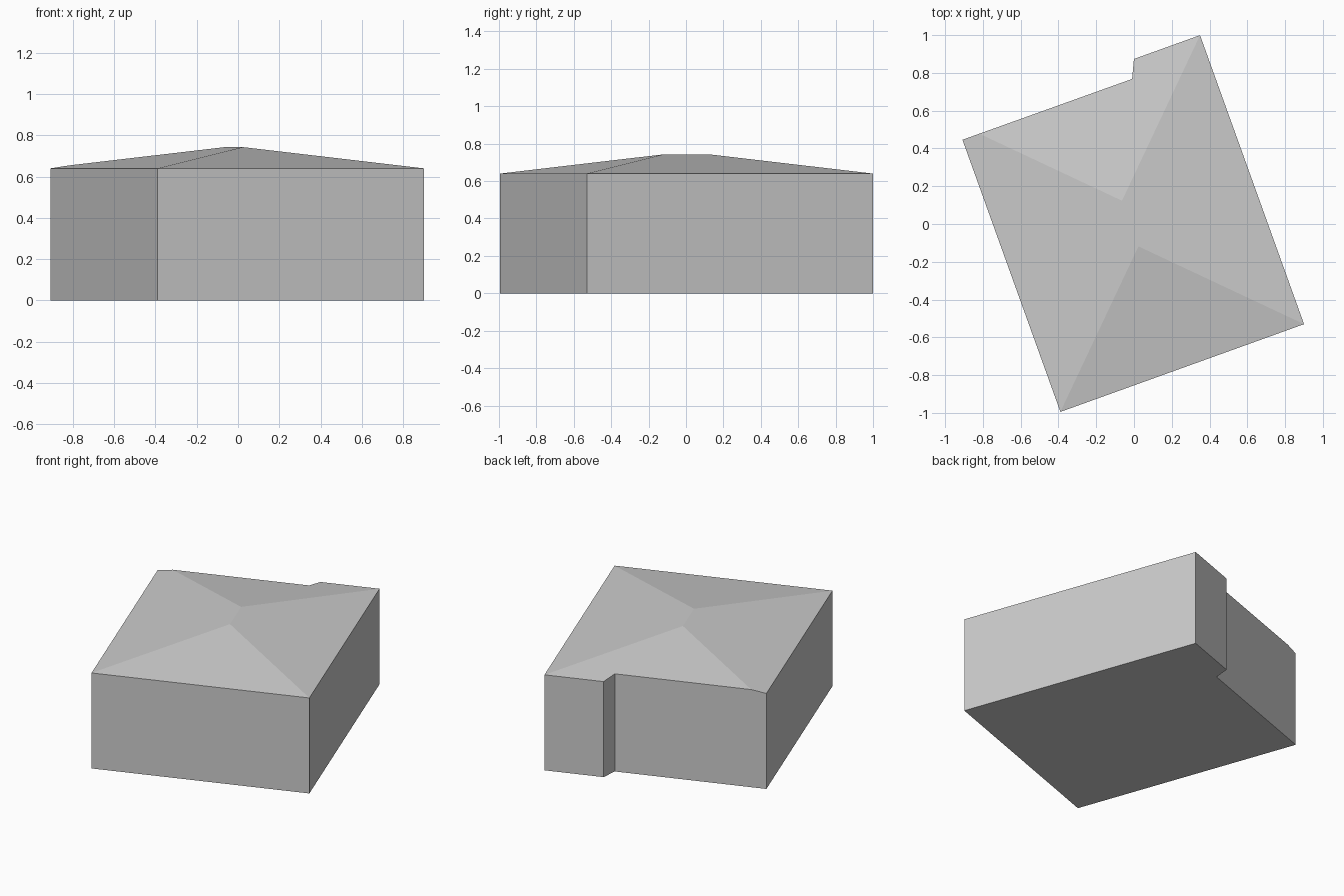
import bpy
from math import radians
from mathutils import Matrix, Vector

if "Cube" in bpy.data.objects:
    bpy.data.objects.remove(bpy.data.objects["Cube"], do_unlink=True)

WIDTH, DEPTH, EAVE, TOP, RIDGE = 1.371, 1.626, 0.64, 0.743, 0.257
TURN = Matrix.Translation((-0.02, 0.0025, 0)) @ Matrix.Rotation(radians(19.8), 4, "Z")


def flat_material(name, colour):
    mat = bpy.data.materials.new(name)
    mat.use_nodes = True
    mat.diffuse_color = colour
    mat.node_tree.nodes["Principled BSDF"].inputs["Base Color"].default_value = colour
    return mat


def make_object(name, verts, faces):
    mesh = bpy.data.meshes.new(name)
    mesh.from_pydata(verts, [], faces)
    obj = bpy.data.objects.new(name, mesh)
    bpy.context.collection.objects.link(obj)
    return obj


def ring_walls(n):
    return [(i, (i + 1) % n, (i + 1) % n + n, i + n) for i in range(n)]


# House body: rectangular walls under a shallow hipped roof
corners = [(-1, -1), (1, -1), (1, 1), (-1, 1)]
verts = [(x * WIDTH / 2, y * DEPTH / 2, z) for z in (0, EAVE) for x, y in corners]
verts += [(0, -RIDGE / 2, TOP), (0, RIDGE / 2, TOP)]
roof = [(4, 5, 8), (5, 6, 9, 8), (6, 7, 9), (7, 4, 8, 9)]
house = make_object("house_body", [TURN @ Vector(v) for v in verts],
                    [(3, 2, 1, 0)] + ring_walls(4) + roof)
house.data.materials.append(flat_material("light grey", (0.6, 0.6, 0.6, 1)))

# Step cut into the back wall
outline = [(-1.184, 0.347), (-0.01, 0.768), (0.02, 1.1), (-1.2, 1.1)]
cutter = make_object("back_step_cutter", [(x, y, z) for z in (-0.2, 1) for x, y in outline],
                     [(3, 2, 1, 0), (4, 5, 6, 7)] + ring_walls(4))
cutter.hide_render = True
cut = house.modifiers.new("back_step", "BOOLEAN")
cut.operation, cut.solver, cut.object = "DIFFERENCE", "EXACT", cutter
bpy.context.view_layer.objects.active = house
bpy.ops.object.modifier_apply(modifier=cut.name)
bpy.data.objects.remove(cutter, do_unlink=True)
